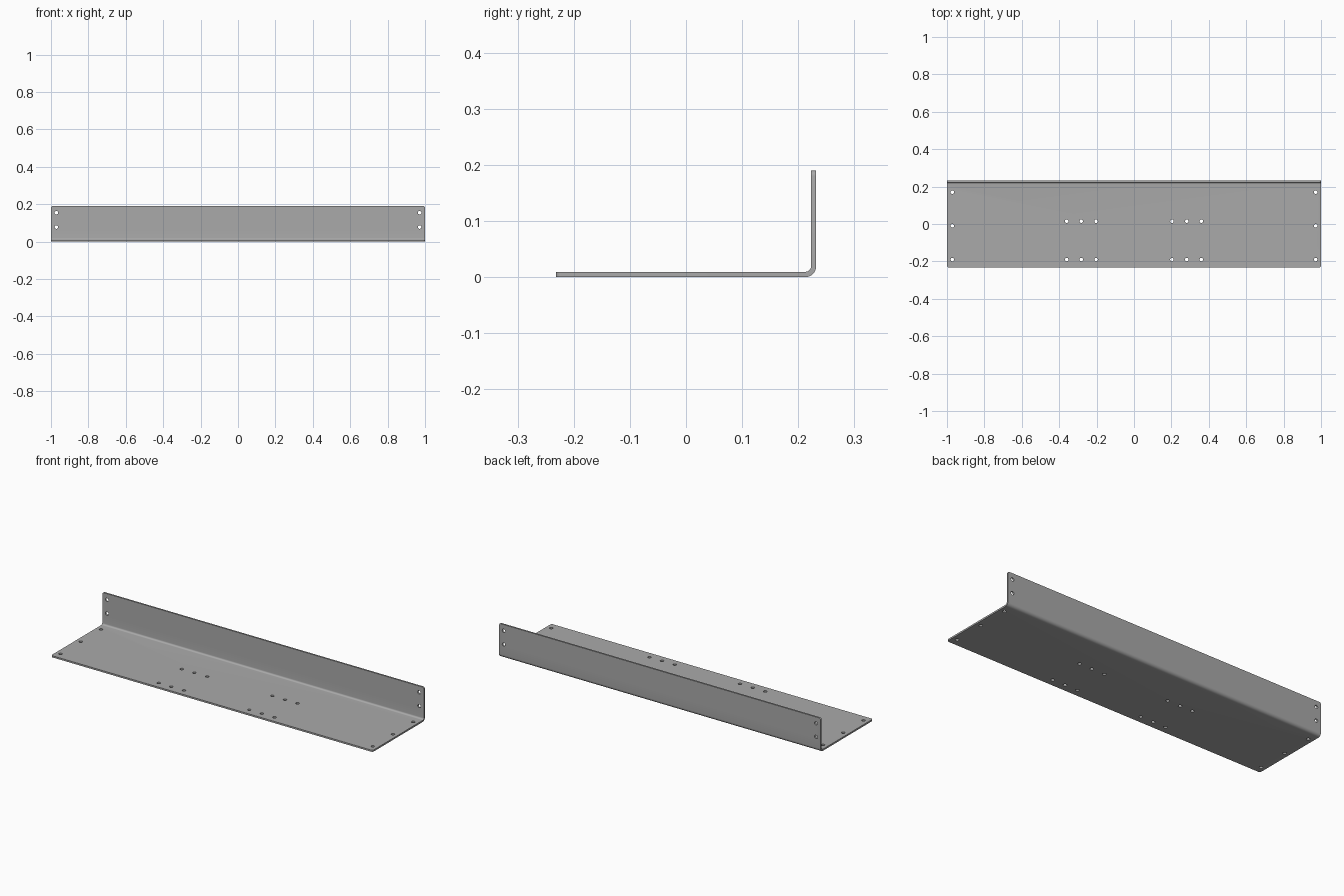
import bpy, bmesh, math
from mathutils import Matrix, Vector

if "Cube" in bpy.data.objects:
    bpy.data.objects.remove(bpy.data.objects["Cube"])

T = 0.0093            # sheet thickness
Y0, Y1 = -0.232, 0.232
H = 0.19              # flange height
R_OUT = 0.019         # outer bend radius
R_IN = R_OUT - T
HOLE_R = 0.0095

steel = bpy.data.materials.new("grey_steel")
steel.diffuse_color = (0.4, 0.4, 0.4, 1)
steel.use_nodes = True
steel.node_tree.nodes["Principled BSDF"].inputs["Base Color"].default_value = steel.diffuse_color


def new_object(name, bm):
    mesh = bpy.data.meshes.new(name)
    bm.to_mesh(mesh)
    bm.free()
    obj = bpy.data.objects.new(name, mesh)
    bpy.context.collection.objects.link(obj)
    return obj


def bend(radius, steps=8):
    # quarter arc from the base up to the flange
    cy, cz = Y1 - R_OUT, R_OUT
    return [(cy + radius * math.sin(a), cz - radius * math.cos(a))
            for a in (math.pi / 2 * i / steps for i in range(steps + 1))]


# Folded sheet: L profile with a rounded bend, swept along x
profile = ([(Y0, 0)] + bend(R_OUT) + [(Y1, H), (Y1 - T, H)]
           + bend(R_IN)[::-1] + [(Y0, T)])
bm = bmesh.new()
face = bm.faces.new([bm.verts.new((-1, y, z)) for y, z in profile])
swept = bmesh.ops.extrude_face_region(bm, geom=[face])
bmesh.ops.translate(bm, vec=(2, 0, 0),
                    verts=[v for v in swept["geom"] if isinstance(v, bmesh.types.BMVert)])
bmesh.ops.recalc_face_normals(bm, faces=bm.faces)

# Round the four free corners of the sheet
corners = []
for e in bm.edges:
    a, b = (v.co for v in e.verts)
    if abs(a.x - b.x) < 1e-5:
        front = max(a.y, b.y) < Y0 + 1e-4
        top = min(a.z, b.z) > H - 1e-4
        if front or top:
            corners.append(e)
bmesh.ops.bevel(bm, geom=corners, offset=0.01, segments=5, profile=0.5, affect='EDGES')
bracket = new_object("angle_bracket", bm)
bracket.data.materials.append(steel)

# Drill cutters for all the screw holes
drill = bmesh.new()


def hole(location, rotation=Matrix()):
    bmesh.ops.create_cone(drill, cap_ends=True, segments=20, radius1=HOLE_R, radius2=HOLE_R,
                          depth=0.04, matrix=Matrix.Translation(Vector(location)) @ rotation)


for side in (-1, 1):
    for y in (-0.19, -0.01, 0.17):            # base end holes
        hole((side * 0.971, y, T / 2))
    for x in (0.203, 0.282, 0.36):            # base mounting groups
        for y in (-0.19, 0.015):
            hole((side * x, y, T / 2))
    for z in (0.078, 0.155):                  # flange end holes
        hole((side * 0.971, Y1 - T / 2, z), Matrix.Rotation(math.pi / 2, 4, 'X'))
cutter = new_object("hole_cutter", drill)
cutter.data.materials.append(steel)
cutter.hide_render = True

bpy.context.view_layer.objects.active = bracket
bracket.select_set(True)
cut = bracket.modifiers.new("holes", 'BOOLEAN')
cut.operation = 'DIFFERENCE'
cut.solver = 'EXACT'
cut.object = cutter
bpy.ops.object.modifier_apply(modifier=cut.name)
bpy.data.objects.remove(cutter)

# Smooth bend and hole walls, keep sheet edges crisp
bpy.ops.object.shade_smooth_by_angle(angle=math.radians(30))
